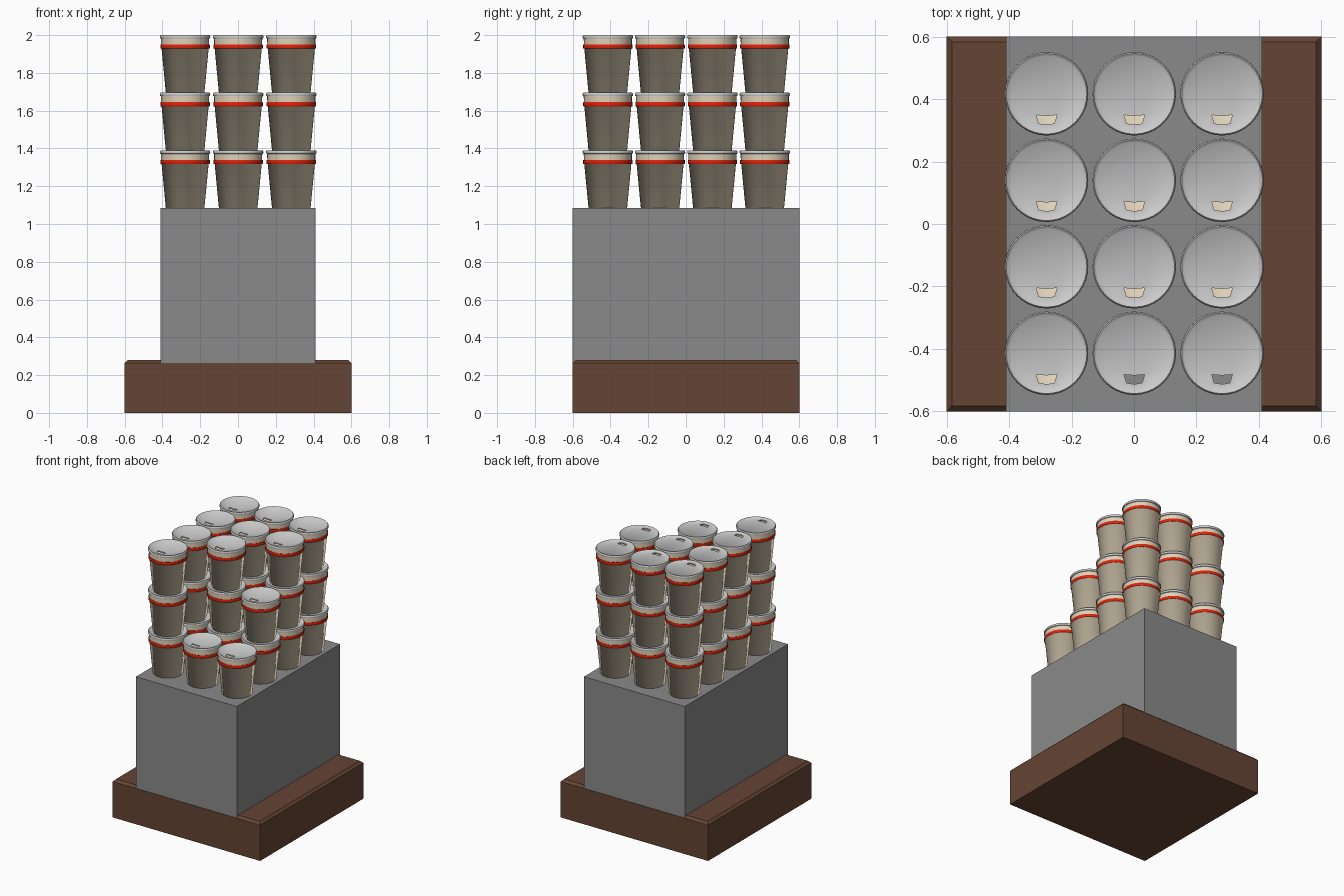
import bpy, bmesh, math

if "Cube" in bpy.data.objects:
    bpy.data.objects.remove(bpy.data.objects["Cube"])

SEG = 40


def material(name, rgb):
    m = bpy.data.materials.new(name)
    m.diffuse_color = (*rgb, 1.0)
    m.use_nodes = True
    m.node_tree.nodes["Principled BSDF"].inputs["Base Color"].default_value = m.diffuse_color
    return m


brown = material("dark_brown", (0.130, 0.058, 0.034))
grey = material("mid_grey", (0.255, 0.255, 0.255))
cream = material("cream", (0.74, 0.64, 0.48))
red = material("red", (0.74, 0.016, 0.003))
pale = material("pale_grey", (0.60, 0.60, 0.60))


def place(name, mesh, loc=(0, 0, 0)):
    ob = bpy.data.objects.new(name, mesh)
    ob.location = loc
    bpy.context.collection.objects.link(ob)
    return ob


def finish(bm, name, mats, angle=None):
    mesh = bpy.data.meshes.new(name)
    bm.to_mesh(mesh)
    bm.free()
    for m in mats:
        mesh.materials.append(m)
    if angle is not None:
        mesh.shade_smooth()
        if angle < 180:
            mesh.set_sharp_from_angle(angle=math.radians(angle))
    return mesh


def box(name, size, z0, mat, chamfer=0.0):
    bm = bmesh.new()
    bmesh.ops.create_cube(bm, size=1)
    for v in bm.verts:
        v.co = (v.co.x * size[0], v.co.y * size[1], (v.co.z + 0.5) * size[2] + z0)
    if chamfer:
        top = max(v.co.z for v in bm.verts)
        edges = [e for e in bm.edges if all(abs(v.co.z - top) < 1e-5 for v in e.verts)]
        bmesh.ops.bevel(bm, geom=edges, offset=chamfer, segments=1, affect='EDGES')
    return place(name, finish(bm, name, [mat]))


def lathe(bm, profile, mat_index=0):
    """Revolve (radius, z) points, listed so the outside is on the right."""
    rings = []
    for r, z in profile:
        rings.append([bm.verts.new((r * math.cos(2 * math.pi * i / SEG),
                                    r * math.sin(2 * math.pi * i / SEG), z))
                      for i in range(SEG)])
    for a, b in zip(rings, rings[1:]):
        for i in range(SEG):
            j = (i + 1) % SEG
            bm.faces.new((a[i], a[j], b[j], b[i])).material_index = mat_index
    return rings


# Plinth and block
box("plinth", (1.2, 1.2, 0.28), 0, brown, chamfer=0.017)
box("block", (0.82, 1.2, 0.82), 0.265, grey)

# Tapered cup body with closed bottom, shaded as one smooth surface
bm = bmesh.new()
rings = lathe(bm, [(0.102, -0.002), (0.1245, 0.233), (0.1295, 0.233)])
bm.faces.new(list(reversed(rings[0])))
body = finish(bm, "cup_body", [cream], 180)

# Red stripe and cream collar above it
bm = bmesh.new()
lathe(bm, [(0.1295, 0.233), (0.1305, 0.235), (0.1305, 0.253), (0.1295, 0.255), (0.127, 0.255)], 0)
lathe(bm, [(0.127, 0.255), (0.1275, 0.288)], 1)
collar = finish(bm, "cup_collar", [red, cream], 50)

# Lid with raised rim and a drinking hole
bm = bmesh.new()
rings = lathe(bm, [(0.1265, 0.286), (0.132, 0.288), (0.1335, 0.294), (0.1325, 0.301),
                   (0.129, 0.305), (0.125, 0.303), (0.121, 0.299)])
outline = [(-0.033, -0.068), (-0.025, -0.095), (0, -0.099), (0.025, -0.095), (0.033, -0.068), (0, -0.071)]
hole = [bm.verts.new((x, y, 0.299)) for x, y in outline]
low = [bm.verts.new((x, y, 0.291)) for x, y in outline]
n = len(hole)
hole_edges = [bm.edges.new((hole[i], hole[(i + 1) % n])) for i in range(n)]
rim = rings[-1]
rim_edges = [bm.edges.get((rim[i], rim[(i + 1) % SEG])) for i in range(SEG)]
bmesh.ops.triangle_fill(bm, use_beauty=True, edges=rim_edges + hole_edges, normal=(0, 0, 1))
bm.normal_update()
for f in bm.faces:
    if all(abs(v.co.z - 0.299) < 1e-5 for v in f.verts) and f.normal.z < 0:
        f.normal_flip()
for i in range(n):
    j = (i + 1) % n
    bm.faces.new((hole[i], hole[j], low[j], low[i]))
lid = finish(bm, "cup_lid", [pale], 50)

# Stacks of cups: rows run front to back, numbers are cups per stack
heights = [(3, 1, 1), (3, 3, 2), (3, 3, 3), (3, 3, 3)]
for row, counts in enumerate(heights):
    for col, count in enumerate(counts):
        for level in range(count):
            loc = (-0.28 + 0.281 * col, -0.414 + 0.277 * row, 1.085 + 0.305 * level)
            for mesh in (body, collar, lid):
                place(f"{mesh.name}_{row}_{col}_{level}", mesh, loc)
